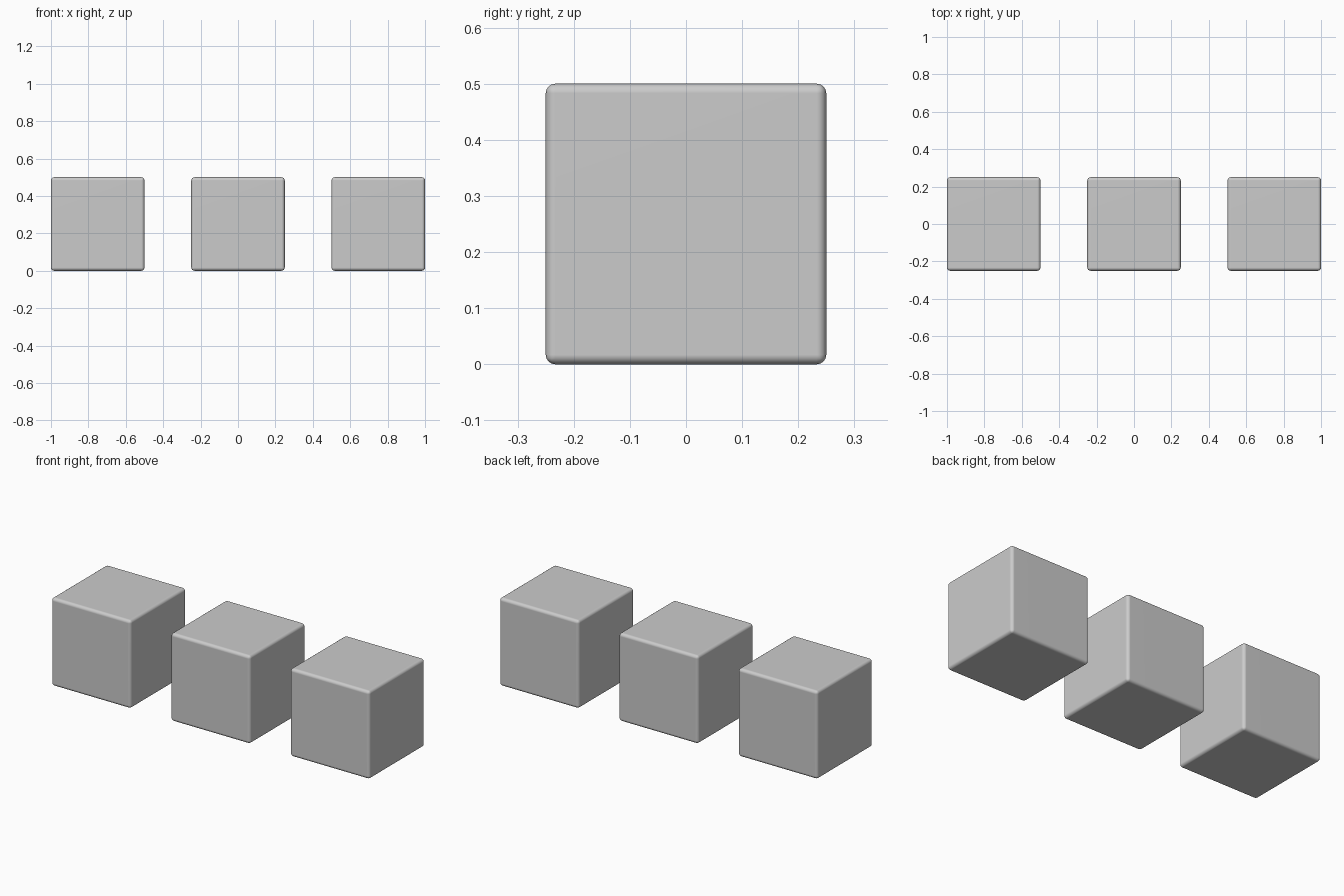
import bpy

if "Cube" in bpy.data.objects:
    bpy.data.objects.remove(bpy.data.objects["Cube"])

SIZE = 0.5
SPACING = 0.75
ROUNDING = 0.017


def rounded_cube(name, x):
    bpy.ops.mesh.primitive_cube_add(size=SIZE, location=(x, 0, SIZE / 2))
    cube = bpy.context.object
    cube.name = name
    # Small rounded edges
    bevel = cube.modifiers.new("rounded_edges", 'BEVEL')
    bevel.width = ROUNDING
    bevel.segments = 4
    bevel.limit_method = 'NONE'
    # Smooth shading that keeps the faces flat
    bpy.ops.object.shade_smooth()
    normals = cube.modifiers.new("flat_faces", 'WEIGHTED_NORMAL')
    normals.keep_sharp = True
    return cube


# Row of three equal cubes
for i, side in enumerate(("left", "middle", "right")):
    rounded_cube(f"{side}_cube", (i - 1) * SPACING)
